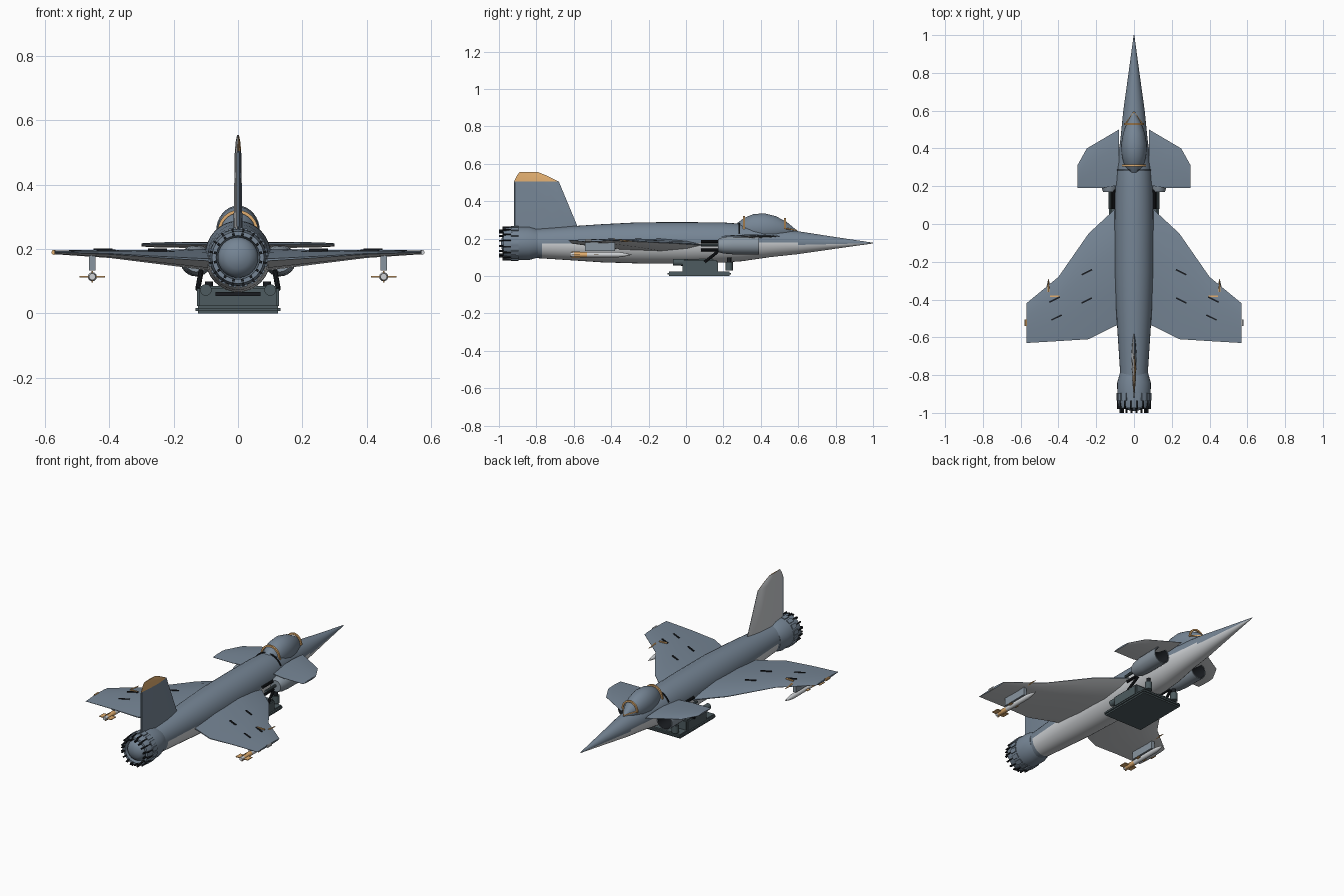
import bpy, bmesh, math
from mathutils import Matrix, Vector

if "Cube" in bpy.data.objects:
    bpy.data.objects.remove(bpy.data.objects["Cube"], do_unlink=True)


def material(name, r, g, b):
    m = bpy.data.materials.new(name)
    m.use_nodes = True
    m.diffuse_color = (r, g, b, 1)
    m.node_tree.nodes["Principled BSDF"].inputs["Base Color"].default_value = (r, g, b, 1)
    return m


BLUE = material("slate blue", 0.18, 0.235, 0.3)
LIGHT = material("light grey", 0.62, 0.64, 0.66)
POD = material("pod grey", 0.25, 0.3, 0.35)
GOLD = material("ochre", 0.75, 0.42, 0.16)
DARK = material("dark teal", 0.075, 0.105, 0.115)
BLACK = material("black", 0.01, 0.012, 0.015)


def finish(name, bm, mats, rule=None, angle=35):
    """Turn a bmesh into an object, coloured per face by rule(centre, normal)."""
    bmesh.ops.recalc_face_normals(bm, faces=bm.faces[:])
    for f in bm.faces:
        if rule:
            f.material_index = mats.index(rule(f.calc_center_median(), f.normal))
    me = bpy.data.meshes.new(name)
    bm.to_mesh(me)
    bm.free()
    for m in mats:
        me.materials.append(m)
    ob = bpy.data.objects.new(name, me)
    bpy.context.collection.objects.link(ob)
    bpy.ops.object.select_all(action="DESELECT")
    ob.select_set(True)
    bpy.context.view_layer.objects.active = ob
    bpy.ops.object.shade_smooth_by_angle(angle=math.radians(angle))


def skin(bm, loops):
    """Bridge successive closed loops of points and cap both ends."""
    rows = [[bm.verts.new(p) for p in loop] for loop in loops]
    n = len(rows[0])
    for a, b in zip(rows, rows[1:]):
        for i in range(n):
            j = (i + 1) % n
            bm.faces.new((a[i], a[j], b[j], b[i]))
    bm.faces.new(rows[0])
    bm.faces.new(rows[-1])


def tube(name, rings, mats, rule=None, x=0, sx=1, seg=32):
    """Round body along y from (y, radius, z) rings."""
    bm = bmesh.new()
    skin(bm, [[(x + sx * r * math.cos(2 * math.pi * i / seg), y,
                z + r * math.sin(2 * math.pi * i / seg)) for i in range(seg)]
              for y, r, z in rings])
    finish(name, bm, mats, rule)


def airfoil(name, stations, mats, rule, side=1, upright=False):
    """Lofted surface from (span, lead, trail, mid, thickness) stations."""
    section = ((0, 0.08), (0.12, 0.6), (0.35, 1), (0.7, 0.75), (1, 0.1))
    section += tuple((c, -t) for c, t in reversed(section))
    loops = []
    for span, lead, trail, mid, thick in stations:
        pts = [(lead + (trail - lead) * c, mid + t * thick / 2) for c, t in section]
        loops.append([(h, y, span) if upright else (side * span, y, h) for y, h in pts])
    bm = bmesh.new()
    skin(bm, loops)
    finish(name, bm, mats, rule, 30)


def box(name, loc, size, mat, turn=None, bevel=0):
    bm = bmesh.new()
    bmesh.ops.create_cube(bm, size=1)
    bmesh.ops.scale(bm, vec=size, verts=bm.verts[:])
    if bevel:
        bmesh.ops.bevel(bm, geom=bm.edges[:], offset=bevel, segments=2, affect="EDGES")
    bmesh.ops.transform(bm, matrix=Matrix.Translation(loc) @ (turn or Matrix()), verts=bm.verts[:])
    finish(name, bm, [mat])


def rod(name, a, b, r, mat, seg=10, tip=1):
    """Cylinder from a to b; tip scales the far radius."""
    a, b = Vector(a), Vector(b)
    bm = bmesh.new()
    bmesh.ops.create_cone(bm, cap_ends=True, segments=seg, radius1=r, radius2=r * tip, depth=(b - a).length)
    turn = (b - a).to_track_quat("Z", "Y").to_matrix().to_4x4()
    bmesh.ops.transform(bm, matrix=Matrix.Translation((a + b) / 2) @ turn, verts=bm.verts[:])
    finish(name, bm, [mat])


def arch(name, y, r, z, sx, mat, w, start=0):
    """Thin hoop of half-width w over the top of the body."""
    n = 16
    pts = [start + (math.pi - 2 * start) * i / n for i in range(n + 1)]
    bm = bmesh.new()
    skin(bm, [[(sx * (r + dr) * math.cos(t), y + dy, z + (r + dr) * math.sin(t))
               for dr, dy in ((-w, -w), (w, -w), (w, w), (-w, w))] for t in pts])
    finish(name, bm, [mat])


# Fuselage with pale belly
hull = [(1, .002, .176), (.8, .031, .177), (.6, .061, .178), (.45, .077, .178), (.3, .1, .179),
        (.2, .107, .179), (0, .111, .177), (-.25, .11, .177), (-.45, .102, .175),
        (-.6, .092, .175), (-.77, .08, .174), (-.82, .077, .174)]
tube("fuselage", hull, [BLUE, LIGHT], lambda c, n: LIGHT if c.z < .172 and c.y > -.77 else BLUE, sx=.93)

# Canopy and its frame
tube("canopy", [(.595, .004, .238), (.54, .043, .245), (.48, .068, .252), (.42, .08, .255),
                (.36, .076, .255), (.31, .06, .25), (.27, .03, .25)], [BLUE], sx=.85)
arch("canopy_front_frame", .53, .055, .25, .88, GOLD, .005)
arch("canopy_rear_frame", .31, .066, .25, .9, GOLD, .005)
arch("neck_ring", .285, .104, .179, .95, BLACK, .003, .5)
for s in (1, -1):
    rod("windscreen_edge", (s * .045, .53, .255), (0, .592, .243), .004, GOLD, 6)

# Exhaust nozzle with petals, narrow dark gaps and a domed core
tube("nozzle", [(-.79, .075, .174), (-.84, .089, .174), (-.94, .088, .174), (-.975, .081, .174),
                (-.975, .068, .174), (-.92, .062, .174)], [BLUE])
tube("nozzle_core", [(-.88, .063, .174), (-.95, .063, .174), (-.97, .054, .174),
                     (-.983, .036, .174), (-.99, .012, .174)], [BLUE])
for i in range(16):
    t = 2 * math.pi * (i + .5) / 16
    turn = Matrix.Rotation(-t, 4, "Y")
    for name, r, y, size, mat in (("nozzle_gap", .085, -.955, (.012, .05, .006), BLACK),
                                  ("nozzle_tooth", .072, -.985, (.009, .03, .008), BLACK),
                                  ("nozzle_collar_plate", .089, -.915, (.008, .04, .024), BLUE)):
        box(name, (r * math.cos(t), y, .174 + r * math.sin(t)), size, mat, turn)


# Tail fin, pale on one side, ochre cap on the other
def fin_colour(c, n):
    if n.x < -.3:
        return LIGHT
    return GOLD if c.z > .505 else BLUE


airfoil("tail_fin", [(.23, -.56, -.92, 0, .028), (.265, -.58, -.92, 0, .028), (.505, -.68, -.92, 0, .02),
                     (.535, -.74, -.905, 0, .014), (.555, -.79, -.89, 0, .006)],
        [BLUE, LIGHT, GOLD], fin_colour, upright=True)
rod("fin_trailing_hinge", (0, -.915, .27), (0, -.915, .5), .005, BLUE, 8)


def pale_below(c, n):
    return LIGHT if n.z < 0 else BLUE


wing = [(.04, .13, -.52, .165, .07), (.1, .08, -.54, .167, .065), (.24, -.05, -.61, .175, .045),
        (.4, -.28, -.62, .185, .025), (.57, -.42, -.63, .19, .012)]
foreplane = [(.08, .5, .205, .213, .018), (.17, .447, .19, .213, .018),
             (.25, .4, .19, .213, .016), (.3, .31, .19, .213, .01)]

for s, side in ((1, "left"), (-1, "right")):
    # Wings and foreplanes
    airfoil(side + "_wing", wing, [BLUE, LIGHT], pale_below, s)
    airfoil(side + "_foreplane", foreplane, [BLUE, LIGHT], pale_below, s)
    for x, y, z in ((.25, -.255, .197), (.25, -.405, .194), (.41, -.495, .194), (.42, -.4, .197)):
        box(side + "_wing_slot", (s * x, y, z), (.062, .008, .009), BLACK, Matrix.Rotation(-s * .46, 4, "Z"))
    box(side + "_wing_marker", (s * .42, -.383, .197), (.05, .008, .009), GOLD)
    rod(side + "_tip_light", (s * .572, -.54, .19), (s * .572, -.505, .19), .008, LIGHT if s > 0 else GOLD)
    rod(side + "_leading_probe", (s * .453, -.36, .188), (s * .453, -.29, .186), .008, GOLD, 8, .1)

    # Missile on its pylon
    mx = s * .453
    box(side + "_pylon", (mx, -.46, .158), (.02, .16, .05), POD)
    tube(side + "_missile", [(-.62, .01, .114), (-.6, .014, .114), (-.53, .014, .114), (-.36, .014, .114),
                             (-.325, .009, .114), (-.29, .001, .114)], [LIGHT, GOLD],
         lambda c, n: GOLD if -.6 < c.y < -.53 else LIGHT, x=mx, seg=16)
    for size in ((.08, .045, .004), (.004, .045, .035)):
        box(side + "_missile_fins", (mx, -.59, .114), size, GOLD)
    box(side + "_missile_canards", (mx, -.48, .114), (.055, .025, .004), GOLD)

    # Intake pod with dark mouth
    tube(side + "_intake_pod", [(.17, .034, .163), (.2, .044, .164), (.25, .049, .165), (.39, .05, .165),
                                (.39, .045, .165), (.3, .036, .165)], [POD, BLACK],
         lambda c, n: BLACK if c.y > .28 and (n.y > .9 and c.y < .38 or abs(c.y - .345) < .01) else POD,
         x=s * .13, seg=24)
    for x, z, mat in ((.108, .185, BLACK), (.128, .165, DARK), (.115, .14, BLACK)):
        rod(side + "_pod_pipe", (s * x, .08, z), (s * x, .19, z), .008, mat)

    # Fittings of the belly pallet
    rod(side + "_pallet_strut", (s * .125, .1, .075), (s * .115, .17, .13), .008, BLACK)
    rod(side + "_pallet_cylinder", (s * .1, -.07, .073), (s * .1, .01, .073), .018, DARK, 16)
    rod(side + "_pallet_post", (s * .09, .23, .03), (s * .09, .23, .075), .02, DARK, 16)
    rod(side + "_pallet_post_cap", (s * .09, .23, .073), (s * .09, .23, .1), .012, BLACK, 12)

# Belly pallet
box("pallet_base", (0, .07, .0125), (.264, .34, .025), DARK, bevel=.008)
box("pallet_body", (0, .075, .05), (.256, .19, .07), DARK, bevel=.008)
box("pallet_hatch", (0, -.022, .06), (.14, .008, .012), BLACK)
box("pallet_neck", (0, .075, .09), (.12, .14, .03), DARK)
